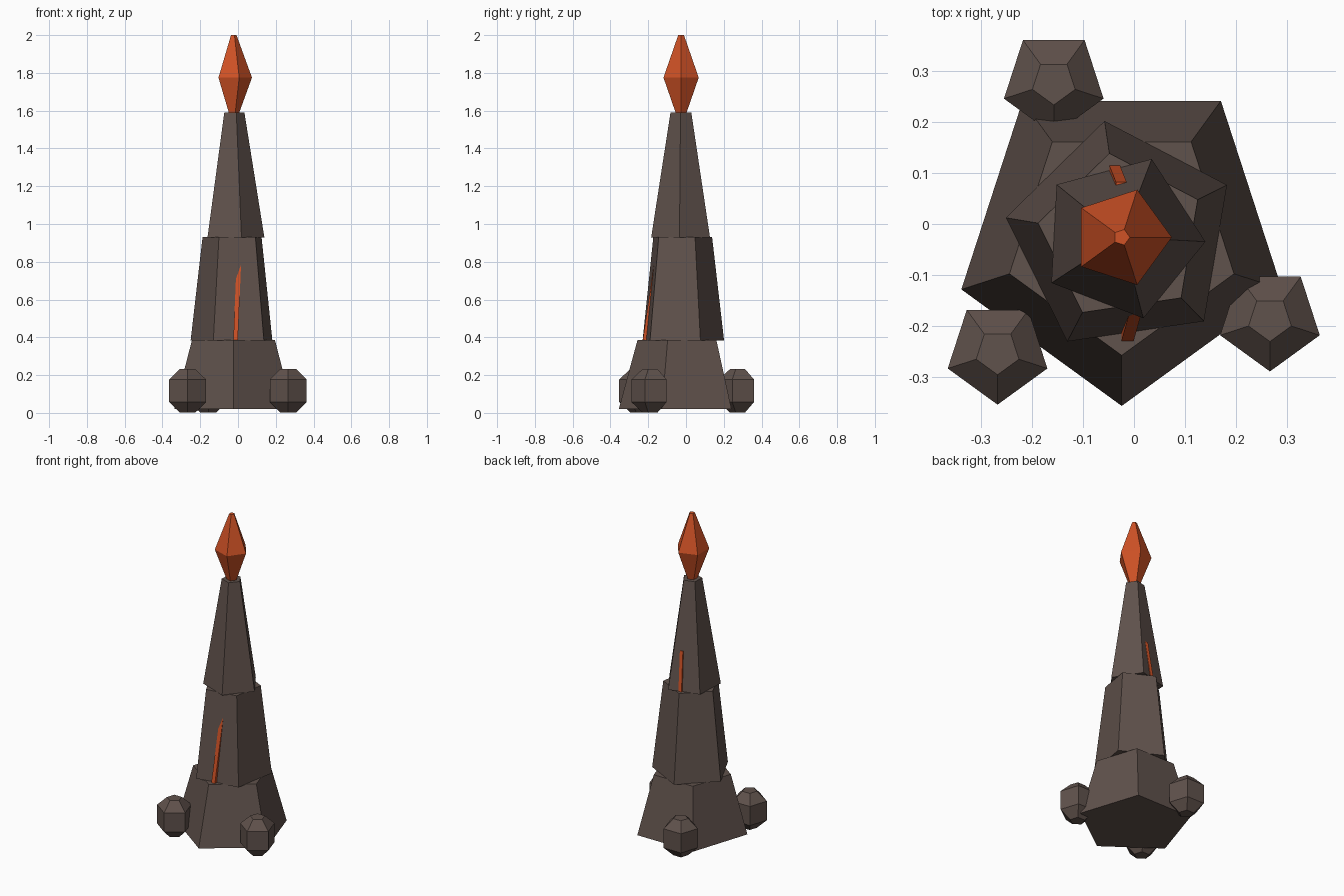
import bpy
import bmesh
from math import cos, sin, radians
from mathutils import Vector

cube = bpy.data.objects.get("Cube")
if cube:
    bpy.data.objects.remove(cube, do_unlink=True)

CENTRE = Vector((-0.024, -0.026, 0))


def make_material(name, colour):
    mat = bpy.data.materials.new(name)
    mat.use_nodes = True
    mat.diffuse_color = colour
    mat.node_tree.nodes["Principled BSDF"].inputs["Base Color"].default_value = colour
    return mat


stone = make_material("brown stone", (0.117, 0.084, 0.072, 1))
ember = make_material("ember orange", (0.63, 0.084, 0.019, 1))


def add_object(name, bm, mat):
    bmesh.ops.recalc_face_normals(bm, faces=bm.faces)
    mesh = bpy.data.meshes.new(name)
    bm.to_mesh(mesh)
    bm.free()
    mesh.materials.append(mat)
    obj = bpy.data.objects.new(name, mesh)
    bpy.context.collection.objects.link(obj)
    return obj


def pentagon_stack(name, centre, profile, turn, mat):
    """Loft five-sided rings given as (radius, height), with flat caps."""
    bm = bmesh.new()
    rings = []
    for radius, z in profile:
        angles = [radians(turn + 72 * i) for i in range(5)]
        rings.append([bm.verts.new(centre + Vector((radius * cos(a), radius * sin(a), z)))
                      for a in angles])
    for low, high in zip(rings, rings[1:]):
        for i in range(5):
            j = (i + 1) % 5
            bm.faces.new((low[i], low[j], high[j], high[i]))
    bm.faces.new(rings[0])
    bm.faces.new(rings[-1])
    return add_object(name, bm, mat)


def glowing_strip(name, start, end, width, depth):
    """Slanted bar whose outer face runs from start to end."""
    bm = bmesh.new()
    bmesh.ops.create_cube(bm, size=1)
    for v in bm.verts:
        base = Vector(end if v.co.z > 0 else start)
        inward = depth if v.co.y > 0 else 0
        v.co = base + Vector((v.co.x * width, inward, 0))
    return add_object(name, bm, ember)


# Tapered tower tiers, each turned against the one below
pentagon_stack("lower_tier", CENTRE, [(0.33, 0.02), (0.231, 0.385)], -90, stone)
pentagon_stack("middle_tier", CENTRE, [(0.23, 0.383), (0.166, 0.93)], 26.4, stone)
pentagon_stack("upper_tier", CENTRE, [(0.164, 0.928), (0.058, 1.59)], -3, stone)

# Crystal on the tip
pentagon_stack("tip_crystal", CENTRE, [(0.016, 1.55), (0.098, 1.775), (0.016, 2.0)], 0, ember)

# Boulders around the foot
boulder = [(0.044, -0.115), (0.1025, -0.06), (0.1025, 0.06), (0.044, 0.115)]
for side, x, y in (("back", -0.157, 0.277), ("right", -0.267, -0.251), ("left", 0.266, -0.186)):
    pentagon_stack(side + "_boulder", Vector((x, y, 0.117)), boulder, -90, stone)

# Glowing cracks that sink into the tower faces
glowing_strip("front_crack", (-0.013, -0.23, 0.38), (0.006, -0.163, 0.83), 0.024, 0.03)
glowing_strip("back_crack", (-0.038, 0.115, 0.925), (-0.025, 0.082, 1.17), 0.021, -0.02)
